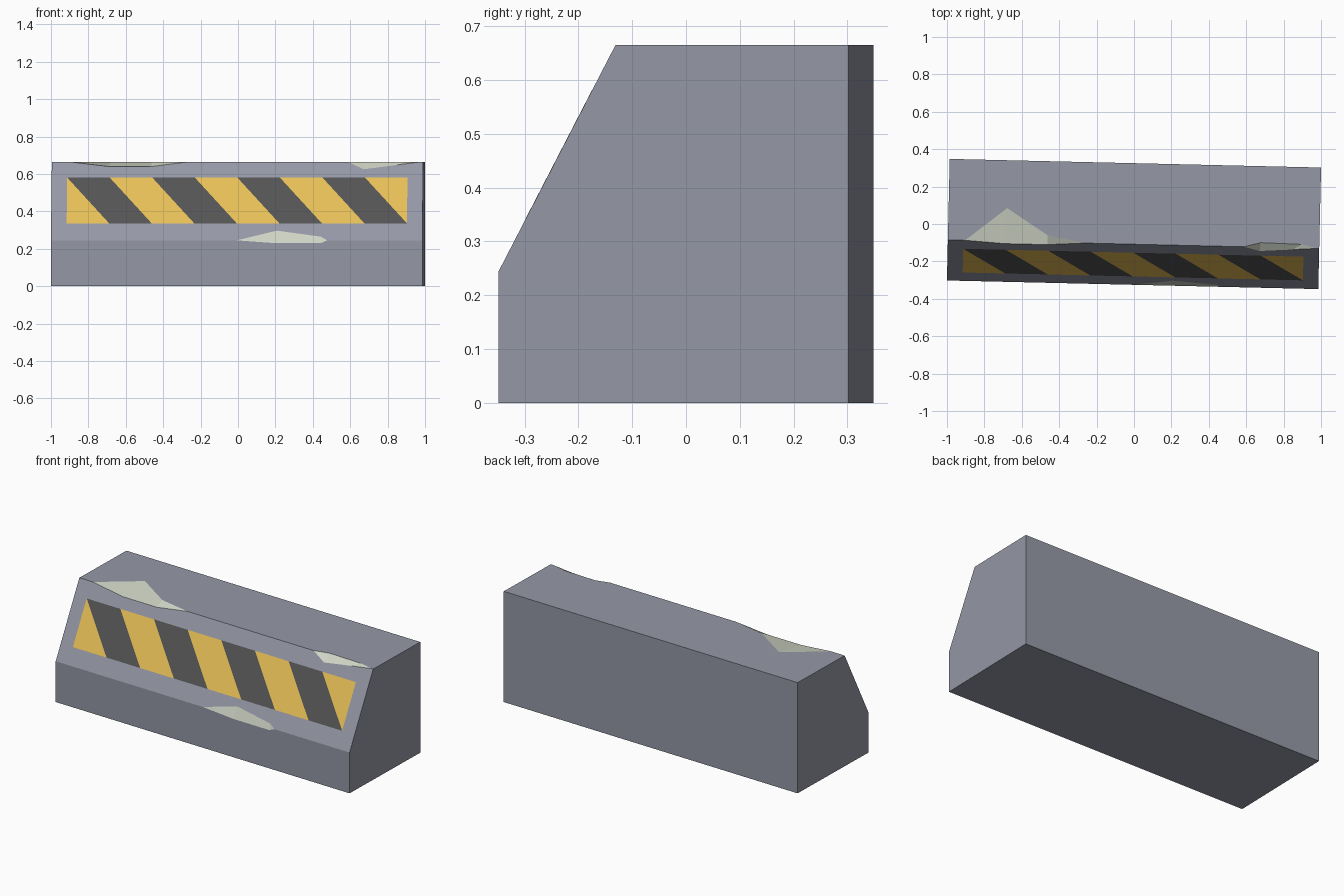
import bpy, bmesh, math
from mathutils import Vector

if "Cube" in bpy.data.objects:
    bpy.data.objects.remove(bpy.data.objects["Cube"])


def material(name, rgb):
    m = bpy.data.materials.new(name)
    m.use_nodes = True
    m.diffuse_color = (*rgb, 1)
    m.node_tree.nodes["Principled BSDF"].inputs["Base Color"].default_value = (*rgb, 1)
    return m


concrete = material("grey concrete", (0.30, 0.315, 0.38))
broken = material("pale broken concrete", (0.63, 0.665, 0.56))
yellow = material("hazard yellow", (0.80, 0.52, 0.095))
charcoal = material("charcoal paint", (0.088, 0.088, 0.088))

HALF, DEPTH, HEIGHT = 0.993, 0.325, 0.665
CREASE, RIM = 0.245, -0.108          # height of lower crease, depth of upper rim
TURN = math.radians(-1.33)


def slope_y(z):
    return -DEPTH + (z - CREASE) * (RIM + DEPTH) / (HEIGHT - CREASE)


def on_top(x, y):
    return (x, y, HEIGHT)


def on_slope(x, z):
    return (x, slope_y(z), z)


def on_front(x, z):
    return (x, -DEPTH, z)


def finish(name, bm, mats):
    bmesh.ops.recalc_face_normals(bm, faces=bm.faces)
    mesh = bpy.data.meshes.new(name)
    bm.to_mesh(mesh)
    bm.free()
    for m in mats:
        mesh.materials.append(m)
    ob = bpy.data.objects.new(name, mesh)
    ob.rotation_euler.z = TURN
    bpy.context.collection.objects.link(ob)
    return ob


# Concrete block, with chips broken out of its two front edges
bm = bmesh.new()
profile = [(-DEPTH, 0), (-DEPTH, CREASE), (RIM, HEIGHT), (DEPTH, HEIGHT), (DEPTH, 0)]
left = [bm.verts.new((-HALF, y, z)) for y, z in profile]
right = [bm.verts.new((HALF, y, z)) for y, z in profile]


def chipped_edge(start, end, chips):
    """Return the upper and lower outlines of an edge and fill its chips."""
    upper, lower = [start], [start]
    for x0, x1, above, below in chips:
        a, b = (bm.verts.new((x, start.co.y, start.co.z)) for x in (x0, x1))
        ups = [bm.verts.new(p) for p in above]
        lows = [bm.verts.new(p) for p in below]
        bm.faces.new((a, ups[0], lows[0])).material_index = 1
        bm.faces.new((ups[0], ups[1], lows[1], lows[0])).material_index = 1
        bm.faces.new((ups[1], b, lows[1])).material_index = 1
        upper += [a, *ups, b]
        lower += [a, *lows, b]
    return upper + [end], lower + [end]


rim_up, rim_low = chipped_edge(left[2], right[2], [
    (-0.90, -0.26, [on_top(-0.68, 0.069), on_top(-0.46, -0.071)],
     [on_slope(-0.69, 0.64), on_slope(-0.46, 0.64)]),
    (0.59, 0.983, [on_top(0.68, -0.084), on_top(0.90, -0.088)],
     [on_slope(0.675, 0.625), on_slope(0.85, 0.648)]),
])
crease_up, crease_low = chipped_edge(left[1], right[1], [
    (0.0, 0.485, [on_slope(0.215, 0.297), on_slope(0.45, 0.265)],
     [on_front(0.21, 0.23), on_front(0.45, 0.23)]),
])
bm.faces.new(left)
bm.faces.new(right)
bm.faces.new(rim_up + [right[3], left[3]])
bm.faces.new(crease_up + rim_low[::-1])
bm.faces.new([left[0], right[0]] + crease_low[::-1])
bm.faces.new((left[3], right[3], right[4], left[4]))
bm.faces.new((left[4], right[4], right[0], left[0]))
finish("concrete_block", bm, [concrete, broken])

# Painted diagonal hazard stripes on the sloping face
bm = bmesh.new()
W, LOW, TOP = 0.91, 0.335, 0.58
pitch = 2 * W / 8
normal = Vector((0, CREASE - HEIGHT, RIM + DEPTH)).normalized()
for i in range(9):
    x = -W + (i - 1) * pitch
    if i == 0:
        outline = [(-W, TOP), (-W, LOW), (-W + pitch, LOW)]
    elif i == 8:
        outline = [(W - pitch, TOP), (W, LOW), (W, TOP)]
    else:
        outline = [(x, TOP), (x + pitch, LOW), (x + 2 * pitch, LOW), (x + pitch, TOP)]
    face = bm.faces.new([bm.verts.new(Vector(on_slope(*p)) + normal * 0.002)
                         for p in outline])
    face.material_index = i % 2
    face.normal_update()
    if face.normal.dot(normal) < 0:
        face.normal_flip()
bmesh.ops.remove_doubles(bm, verts=bm.verts, dist=0.0005)
finish("hazard_stripes", bm, [yellow, charcoal])
